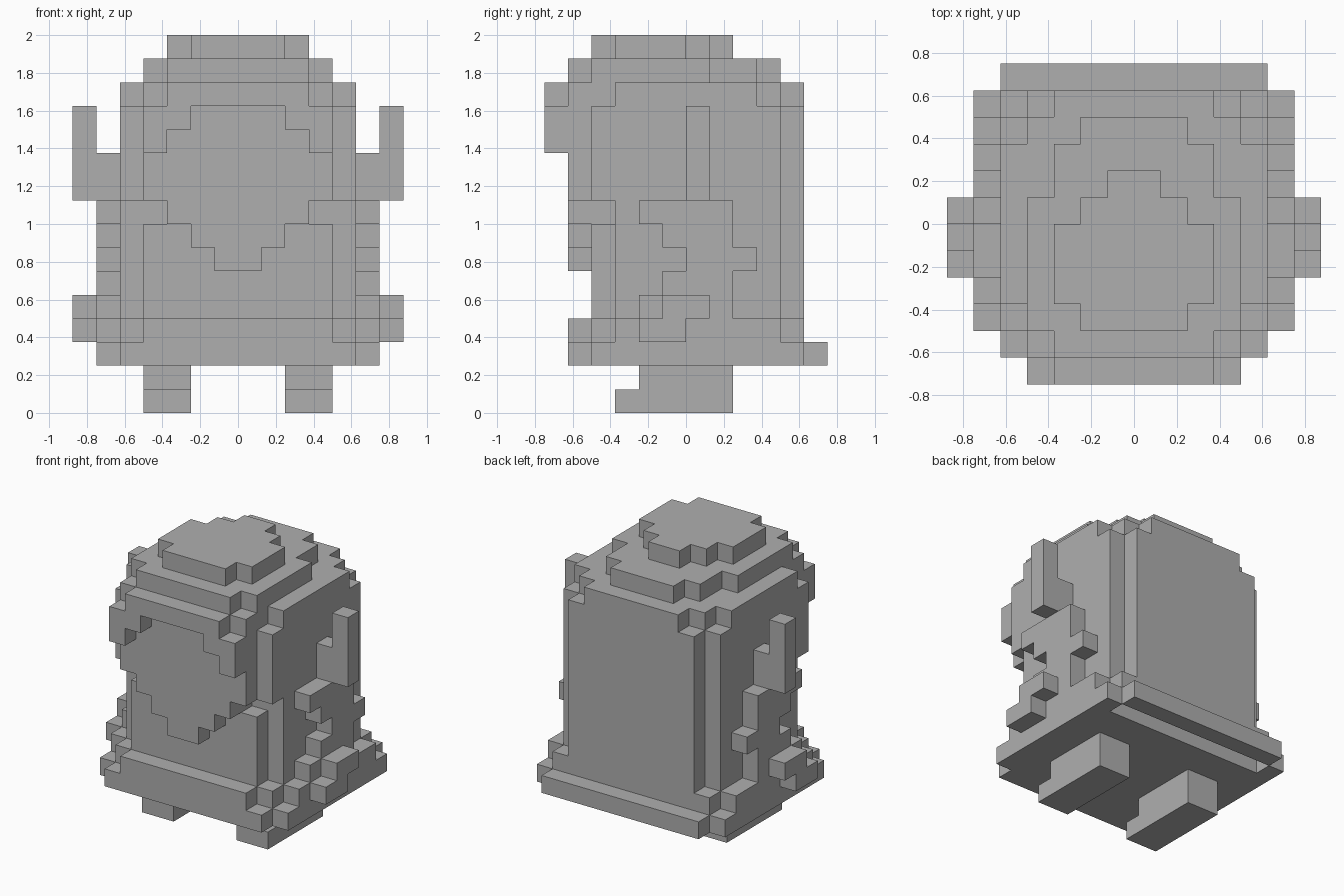
import bpy, bmesh
from mathutils import Vector

cube = bpy.data.objects.get("Cube")
if cube:
    bpy.data.objects.remove(cube)

UNIT = 0.125  # edge of one block

grey = bpy.data.materials.new("plain_grey")
grey.use_nodes = True
colour = (0.43, 0.43, 0.43, 1)
grey.diffuse_color = colour
grey.node_tree.nodes["Principled BSDF"].inputs["Base Color"].default_value = colour


def block(x, y, z):
    """Set of cells in the half-open ranges x, y, z."""
    return {(i, j, k) for i in range(*x) for j in range(*y) for k in range(*z)}


def rows(z, *steps):
    """Centred rows on one level: each step is (half width, y start, y end)."""
    cells = set()
    for half, y0, y1 in steps:
        cells |= block((-half, half), (y0, y1), z)
    return cells


def mirrored(cells):
    return cells | {(-1 - i, j, k) for i, j, k in cells}


def build(name, cells):
    """Make the outer skin of a set of cells, with flat areas merged."""
    bm = bmesh.new()
    for cell in cells:
        for axis in range(3):
            for side in (0, 1):
                step = [0, 0, 0]
                step[axis] = 2 * side - 1
                if tuple(c + s for c, s in zip(cell, step)) in cells:
                    continue
                u, v = (axis + 1) % 3, (axis + 2) % 3
                corners = []
                for a, b in ((0, 0), (1, 0), (1, 1), (0, 1)):
                    p = Vector(cell)
                    p[axis] += side
                    p[u] += a
                    p[v] += b
                    corners.append(bm.verts.new(p * UNIT))
                bm.faces.new(corners if side else corners[::-1])
    bmesh.ops.remove_doubles(bm, verts=bm.verts[:], dist=UNIT / 100)
    bmesh.ops.dissolve_limit(bm, angle_limit=0.01, verts=bm.verts[:], edges=bm.edges[:])
    bmesh.ops.triangulate(bm, faces=[f for f in bm.faces if len(f.verts) > 4])
    mesh = bpy.data.meshes.new(name)
    bm.to_mesh(mesh)
    bm.free()
    mesh.materials.append(grey)
    bpy.context.collection.objects.link(bpy.data.objects.new(name, mesh))


# Feet with a low toe
for name, x in (("left_foot", (2, 4)), ("right_foot", (-4, -2))):
    build(name, block(x, (-2, 2), (0, 2)) | block(x, (-3, -2), (0, 1)))

# Flared hem, with a groove under its back edge
hem = rows((2, 3), (5, -5, -4), (6, -4, 4), (5, 5, 6))
hem |= mirrored(block((5, 6), (4, 5), (2, 3)))
hem |= rows((3, 4), (4, -5, -4), (5, -4, -3), (6, -3, 4), (5, 4, 5))
build("hem", hem)

# Body, cut back at the front corners
body = rows((4, 8), (4, -4, -3), (5, -3, 4), (4, 4, 5))
body |= rows((8, 9), (3, -4, -3), (5, -3, 4), (4, 4, 5))
body |= rows((9, 13), (5, -4, 4), (4, 4, 5))
build("body", body)

# Face tapering down to a pointed chin
build("face", rows((9, 13), (4, -5, -4)) | rows((8, 9), (3, -5, -4))
      | rows((7, 8), (2, -5, -4)) | rows((6, 7), (1, -5, -4)))

# Fringe arching over the face
build("fringe", rows((13, 14), (3, -6, -5))
      | mirrored(block((2, 4), (-6, -5), (12, 13)) | block((3, 4), (-6, -5), (11, 12))))

# Stepped crown
crown = rows((13, 14), (4, -5, -3), (5, -3, 3), (4, 3, 4), (3, 4, 5))
crown |= rows((14, 15), (3, -5, -4), (4, -4, 1), (3, 1, 3), (2, 3, 4))
crown |= rows((15, 16), (2, -4, -3), (3, -3, 0), (2, 0, 1), (1, 1, 2))
build("crown", crown)

# Raised arm and jagged trim on each side
arm = block((5, 7), (0, 1), (9, 11)) | block((6, 7), (0, 1), (11, 13))
trim = set()
for y0, y1, z in ((-2, 2, 8), (-1, 2, 7), (0, 3, 6), (-1, 2, 5), (-2, 2, 4)):
    trim |= block((5, 6), (y0, y1), (z, z + 1))
trim |= block((6, 7), (-1, 1), (4, 5)) | block((6, 7), (-2, 0), (3, 4))

for part, cells in (("arm", arm), ("side_trim", trim)):
    build("left_" + part, cells)
    build("right_" + part, {(-1 - i, j, k) for i, j, k in cells})
